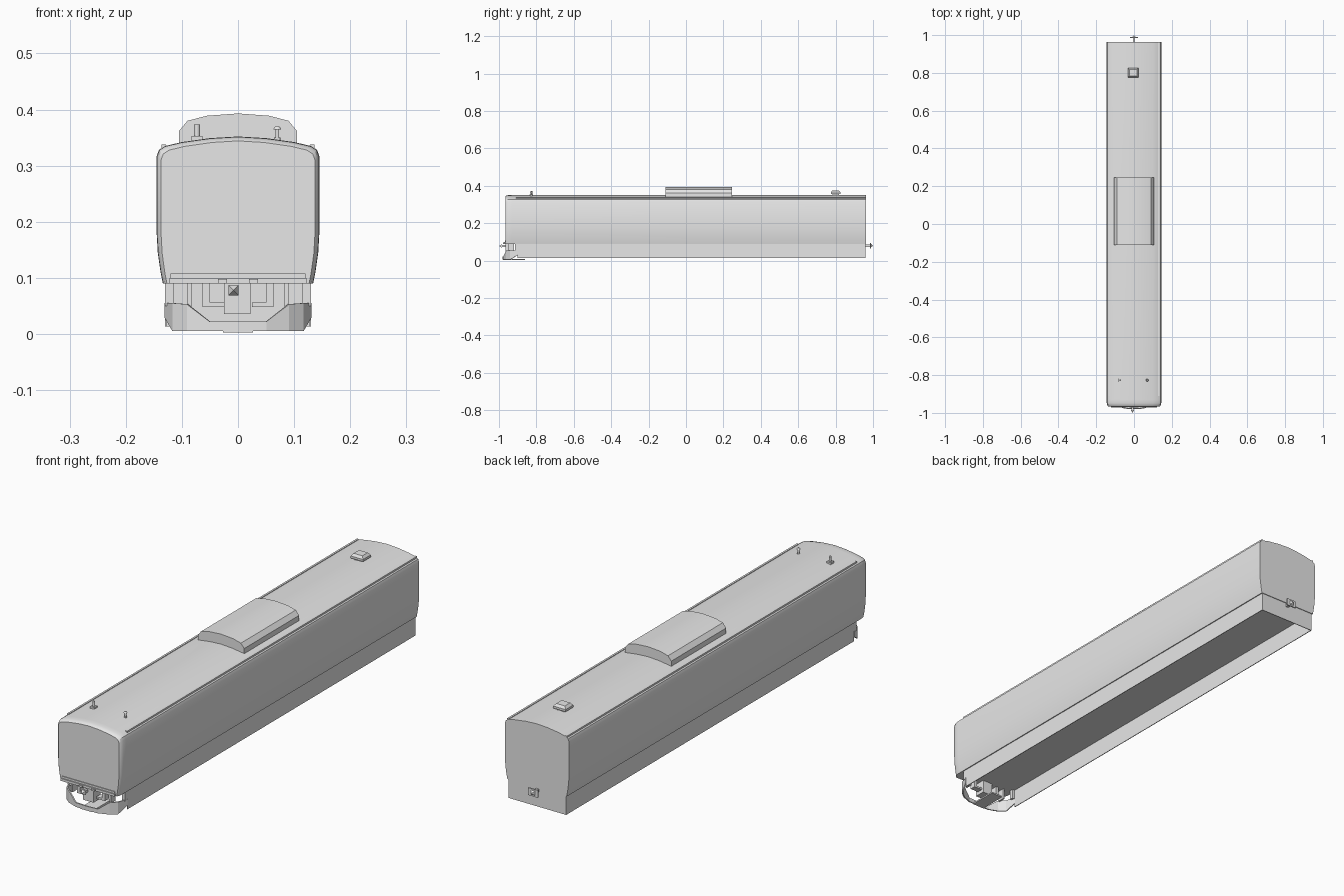
import bpy
import bmesh
from mathutils import Vector

cube = bpy.data.objects.get("Cube")
if cube:
    bpy.data.objects.remove(cube, do_unlink=True)

grey = bpy.data.materials.new("plain grey")
grey.use_nodes = True
grey.diffuse_color = (0.8, 0.8, 0.8, 1)
grey.node_tree.nodes["Principled BSDF"].inputs["Base Color"].default_value = (0.8, 0.8, 0.8, 1)


def finish(name, bm, smooth=False):
    bmesh.ops.recalc_face_normals(bm, faces=bm.faces)
    mesh = bpy.data.meshes.new(name)
    bm.to_mesh(mesh)
    bm.free()
    mesh.materials.append(grey)
    obj = bpy.data.objects.new(name, mesh)
    bpy.context.collection.objects.link(obj)
    if smooth:
        bpy.ops.object.select_all(action="DESELECT")
        obj.select_set(True)
        bpy.context.view_layer.objects.active = obj
        bpy.ops.object.shade_smooth_by_angle(angle=0.5)
    return obj


def box(name, low, high, top_scale=1.0):
    low, high = Vector(low), Vector(high)
    mid, size = (low + high) / 2, high - low
    bm = bmesh.new()
    bmesh.ops.create_cube(bm, size=1)
    for v in bm.verts:
        s = top_scale if v.co.z > 0 else 1
        v.co = mid + Vector((v.co.x * size.x * s, v.co.y * size.y * s, v.co.z * size.z))
    return finish(name, bm)


def rod(name, x, y, bottom, top, radius, top_radius=None):
    bm = bmesh.new()
    bmesh.ops.create_cone(bm, cap_ends=True, segments=12, radius1=radius,
                          radius2=radius if top_radius is None else top_radius, depth=top - bottom)
    bmesh.ops.translate(bm, verts=bm.verts, vec=(x, y, (bottom + top) / 2))
    return finish(name, bm, True)


def loft(name, half, stations):
    """Sweep a mirrored cross-section along y; stations are (y, x scale, z scale)."""
    ring = half + [(-x, z) for x, z in reversed(half) if x > 0]
    base = half[0][1]
    bm = bmesh.new()
    rows = [[bm.verts.new((x * sx, y, base + (z - base) * sz)) for x, z in ring]
            for y, sx, sz in stations]
    for a, b in zip(rows, rows[1:]):
        for i in range(len(ring)):
            j = (i + 1) % len(ring)
            bm.faces.new((a[i], a[j], b[j], b[i]))
    bm.faces.new(rows[0])
    bm.faces.new(rows[-1])
    return finish(name, bm, True)


# Main shell with a rounded front end and flat back
shell = [(.134, .09), (.138, .11), (.143, .145), (.145, .18), (.145, .317), (.141, .328),
         (.13, .335), (.1, .342), (.05, .349), (0, .352)]
loft("car_body", shell, [(-.965, .945, .97), (-.96, .975, .985), (-.948, .995, .997),
                         (-.93, 1, 1), (.963, 1, 1)])
box("front_sill", (-.122, -.972, .09), (.122, -.95, .1))
box("front_sill_lip", (-.12, -.968, .1), (.12, -.95, .108))

# Roof pod
pod = [(.105, .335), (.105, .362), (.09, .38), (.055, .389), (0, .393)]
loft("roof_pod", pod, [(-.11, 1, 1), (.245, 1, 1)])

# Gutters, thin open skirts and their front posts
for side, s in (("left", 1), ("right", -1)):
    def span(a, b):
        return min(s * a, s * b), max(s * a, s * b)
    a, b = span(.128, .136)
    box(side + "_gutter", (a, -.91, .328), (b, .963, .338))
    a, b = span(.127, .13)
    box(side + "_skirt", (a, -.9, .013), (b, .96, .092))
    a, b = span(.115, .13)
    box(side + "_skirt_post", (a, -.915, .05), (b, -.9, .092))
    a, b = span(.083, .09)
    box(side + "_plow_bracket", (a, -.95, .045), (b, -.92, .092))
    a, b = span(.05, .063)
    box(side + "_buffer_hanger", (a, -.95, .05), (b, -.925, .092))
    a, b = span(.025, .063)
    box(side + "_buffer_arm", (a, -.95, .048), (b, -.925, .056))
    a, b = span(.02, .036)
    box(side + "_front_step", (a, -.978, .09), (b, -.96, .098))
box("back_skirt", (-.13, .957, .013), (.13, .96, .092))

# Plow: a bent band, low in the middle and raised at both ends
half_plow = [(0, -.978, .005, .022), (.05, -.975, .005, .022), (.09, -.96, .005, .053),
             (.115, -.94, .005, .055), (.129, -.9, .03, .055)]
path = [(-x, y, b, t) for x, y, b, t in reversed(half_plow[1:])] + half_plow
bm = bmesh.new()
cols = [(bm.verts.new((x, y, b)), bm.verts.new((x, y, t))) for x, y, b, t in path]
for p, q in zip(cols, cols[1:]):
    bm.faces.new((p[0], q[0], q[1], p[1]))
plow = finish("plow", bm)
thick = plow.modifiers.new("thickness", "SOLIDIFY")
thick.thickness = .005
thick.offset = 0
box("plow_foot", (-.027, -.978, .003), (.027, -.86, .009))

# Front coupler, its support and pointed head
box("front_coupler_mount", (-.025, -.965, .036), (.022, -.92, .096))
box("front_coupler_shank", (-.013, -.985, .073), (-.003, -.96, .083))


def coupler_head(name, x, z, y, tip, r):
    bm = bmesh.new()
    base = [bm.verts.new((x + i * r, y, z + j * r)) for i, j in ((-1, -1), (1, -1), (1, 1), (-1, 1))]
    point = bm.verts.new((x, tip, z))
    bm.faces.new(base)
    for i in range(4):
        bm.faces.new((base[i], base[(i + 1) % 4], point))
    finish(name, bm)


coupler_head("front_coupler_head", -.008, .078, -.985, -1, .009)

# Back coupler
box("back_coupler_shank", (-.006, .96, .074), (.006, .985, .086))
box("back_coupler_plate", (-.022, .984, .065), (.022, .989, .095))
coupler_head("back_coupler_head", 0, .08, .989, 1, .009)

# Roof fittings
box("horn_base", (-.083, -.837, .338), (-.063, -.817, .353))
rod("horn_post", -.073, -.827, .35, .373, .005)
rod("antenna_stem", .07, -.827, .338, .366, .0035)
rod("antenna_cap", .07, -.827, .364, .37, .0075, .004)
rod("antenna_foot", .07, -.827, .338, .35, .006)
box("vent_neck", (-.022, .782, .345), (.012, .818, .36))
box("vent_lower", (-.033, .775, .357), (.023, .825, .366))
box("vent_cap", (-.033, .775, .366), (.023, .825, .376), .7)
